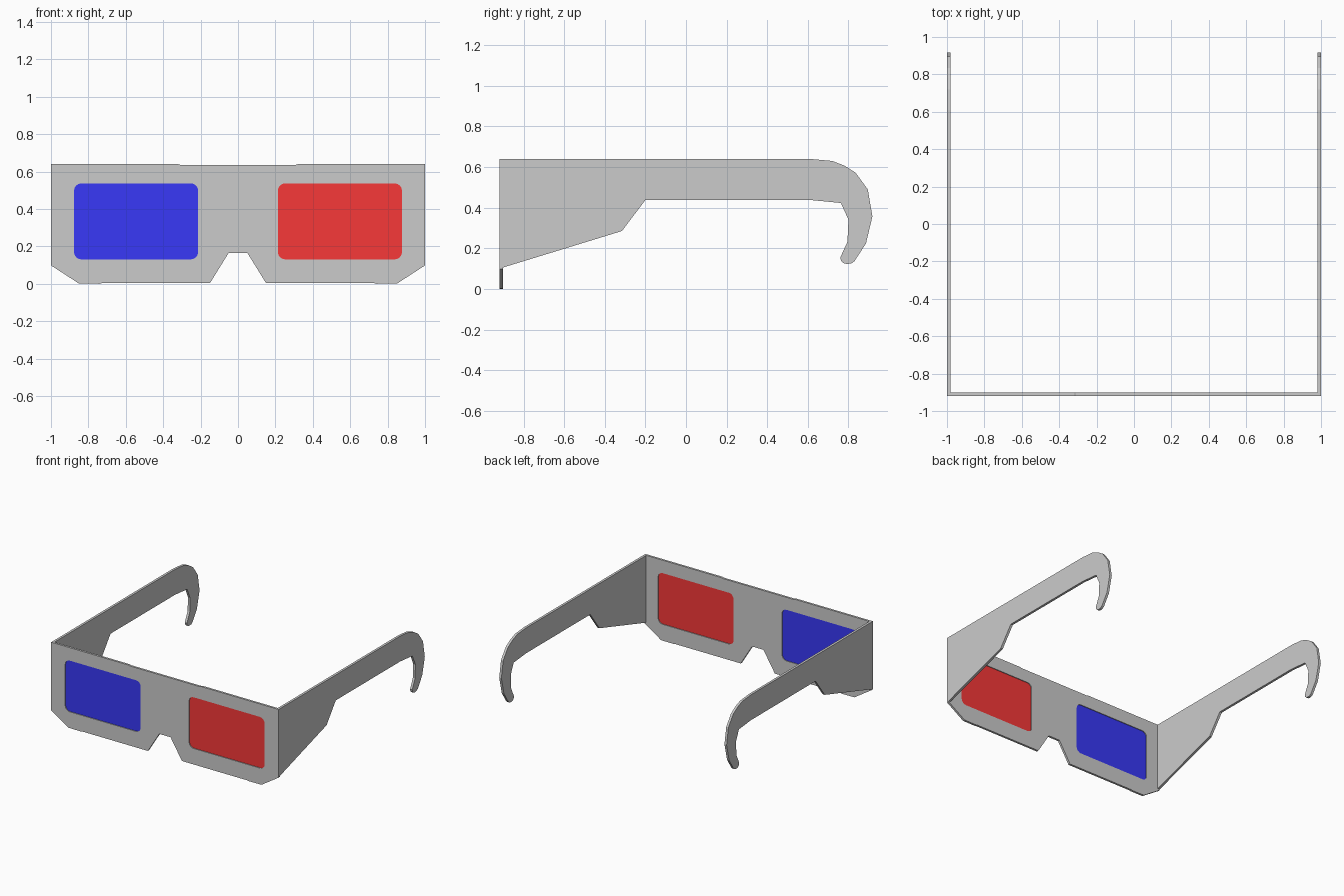
import bpy, bmesh
from math import radians, sin, cos, pi

if "Cube" in bpy.data.objects:
    bpy.data.objects.remove(bpy.data.objects["Cube"])

FRONT_Y, THICK = -0.91, 0.017


def plate(name, outlines, thick, loc, rot, color=None):
    """Flat sheet cut from closed outlines; inner outlines become holes."""
    cu = bpy.data.curves.new(name, 'CURVE')
    cu.dimensions = '2D'
    cu.fill_mode = 'BOTH'
    cu.extrude = thick / 2
    for pts in outlines:
        sp = cu.splines.new('POLY')
        sp.points.add(len(pts) - 1)
        for p, (u, v) in zip(sp.points, pts):
            p.co = (u, v, 0, 1)
        sp.use_cyclic_u = True
    tmp = bpy.data.objects.new(name + "_curve", cu)
    bpy.context.collection.objects.link(tmp)
    dg = bpy.context.evaluated_depsgraph_get()
    me = bpy.data.meshes.new_from_object(tmp.evaluated_get(dg))
    bpy.data.objects.remove(tmp)
    bm = bmesh.new()
    bm.from_mesh(me)
    bmesh.ops.remove_doubles(bm, verts=bm.verts, dist=1e-5)
    bmesh.ops.recalc_face_normals(bm, faces=bm.faces)
    for f in bm.faces:
        f.smooth = False
    bm.to_mesh(me)
    bm.free()
    me.name = name
    me.materials.clear()
    if color:
        mat = bpy.data.materials.new(name)
        mat.diffuse_color = color
        mat.use_nodes = True
        mat.node_tree.nodes["Principled BSDF"].inputs["Base Color"].default_value = mat.diffuse_color
        me.materials.append(mat)
    ob = bpy.data.objects.new(name, me)
    ob.location = loc
    ob.rotation_euler = [radians(a) for a in rot]
    bpy.context.collection.objects.link(ob)
    return ob


def rounded_rect(x0, x1, z0, z1, r, n=4):
    corners = [(x1 - r, z1 - r), (x0 + r, z1 - r), (x0 + r, z0 + r), (x1 - r, z0 + r)]
    return [(cx + r * cos(a), cz + r * sin(a))
            for q, (cx, cz) in enumerate(corners)
            for a in [(q + i / n) * pi / 2 for i in range(n + 1)]]


# Front card: mirrored half outline with two lens windows
half = [(0.05, 0.165), (0.15, 0.003), (0.73, 0.003), (0.74, 0), (0.85, 0.001),
        (1, 0.098), (1, 0.64), (0.32, 0.64), (0.31, 0.636)]
outline = half + [(-x, z) for x, z in reversed(half)]
windows = [rounded_rect(*xs, 0.13, 0.537, 0.04) for xs in ((-0.877, -0.213), (0.213, 0.877))]
plate("front_frame", [outline] + windows, THICK, (0, FRONT_Y, 0), (90, 0, 0))

# Coloured lenses, recessed in the windows
for name, win, color in (("blue_lens", windows[0], (0.04, 0.04, 0.93, 1)),
                         ("red_lens", windows[1], (0.93, 0.04, 0.04, 1))):
    plate(name, [win], 0.005, (0, FRONT_Y, 0), (90, 0, 0), color)

# Temple arms with hooked ends
arm = [(-0.902, 0.64), (0.61, 0.64), (0.72, 0.63), (0.78, 0.607), (0.835, 0.572),
       (0.895, 0.49), (0.918, 0.357), (0.886, 0.223), (0.83, 0.137), (0.815, 0.126),
       (0.795, 0.122), (0.775, 0.127), (0.763, 0.14), (0.76, 0.155), (0.795, 0.232),
       (0.80, 0.34), (0.763, 0.423), (0.61, 0.438), (-0.2, 0.438), (-0.315, 0.285),
       (-0.902, 0.105)]
for side, s in (("left", -1), ("right", 1)):
    plate(side + "_arm", [arm], 0.019, (s * 0.9905, 0, 0), (90, 0, 90))
